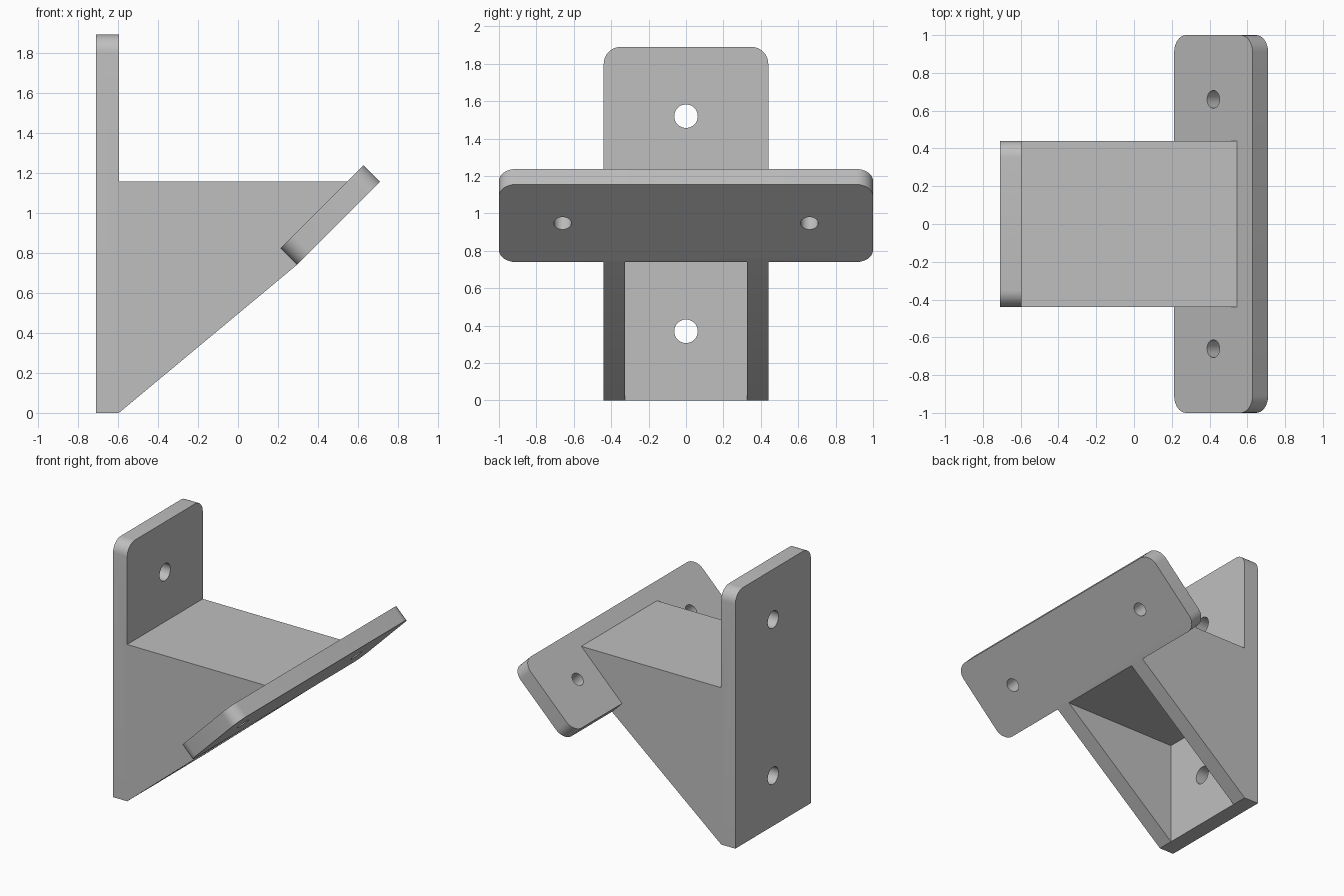
import bpy, bmesh, math
from mathutils import Vector, Matrix

cube = bpy.data.objects.get("Cube")
if cube:
    bpy.data.objects.remove(cube, do_unlink=True)

grey = bpy.data.materials.new("plain grey")
grey.use_nodes = True
GREY = (0.52, 0.52, 0.52, 1)
grey.diffuse_color = GREY
grey.node_tree.nodes["Principled BSDF"].inputs["Base Color"].default_value = GREY


def finish(name, bm):
    """Turn a bmesh into a grey object."""
    bmesh.ops.recalc_face_normals(bm, faces=bm.faces)
    mesh = bpy.data.meshes.new(name)
    bm.to_mesh(mesh)
    bm.free()
    mesh.materials.append(grey)
    obj = bpy.data.objects.new(name, mesh)
    bpy.context.collection.objects.link(obj)
    return obj


def prism(name, profile, half_width, round_edge=None, radius=0.09):
    """Extrude an x-z profile along y; round the edges chosen by a rule."""
    bm = bmesh.new()
    face = bm.faces.new([bm.verts.new((x, -half_width, z)) for x, z in profile])
    ext = bmesh.ops.extrude_face_region(bm, geom=[face])["geom"]
    moved = [v for v in ext if isinstance(v, bmesh.types.BMVert)]
    bmesh.ops.translate(bm, verts=moved, vec=(0, 2 * half_width, 0))
    if round_edge:
        chosen = [e for e in bm.edges if round_edge(e.verts[0].co, e.verts[1].co)]
        bmesh.ops.bevel(bm, geom=chosen, offset=radius, segments=8,
                        affect='EDGES', profile=0.5)
    return finish(name, bm)


def pin(name, centre, axis, radius):
    """Cylinder used to drill a screw hole."""
    bm = bmesh.new()
    turn = Vector((0, 0, 1)).rotation_difference(Vector(axis)).to_matrix().to_4x4()
    bmesh.ops.create_cone(bm, cap_ends=True, segments=32, radius1=radius,
                          radius2=radius, depth=0.3,
                          matrix=Matrix.Translation(centre) @ turn)
    return finish(name, bm)


def combine(target, tool, operation):
    """Apply a boolean and discard the helper."""
    mod = target.modifiers.new(operation.lower(), 'BOOLEAN')
    mod.operation, mod.object, mod.solver = operation, tool, 'EXACT'
    bpy.context.view_layer.objects.active = target
    bpy.ops.object.modifier_apply(modifier=mod.name)
    bpy.data.objects.remove(tool, do_unlink=True)


BACK, WALL, TOP, SHELF = -0.71, -0.595, 1.89, 1.155
LIP = (0.295, 0.74)

# Upright wall plate and wedge body in one side profile
bracket = prism(
    "angled_bracket",
    [(BACK, 0), (WALL, 0), LIP, (0.545, SHELF), (WALL, SHELF), (WALL, TOP), (BACK, TOP)],
    0.44,
    lambda a, b: min(a.z, b.z) > TOP - 0.01 and abs(a.y - b.y) < 0.01)

# Hollow beneath the body, leaving two side ribs
cavity = prism("cavity", [(WALL, -0.1), (0.4, -0.1), (0.4, LIP[1]), (WALL, LIP[1])], 0.325)
combine(bracket, cavity, 'DIFFERENCE')

# Sloping mounting plate with rounded corners
plate = prism(
    "sloping_plate",
    [LIP, (0.71, 1.155), (0.6275, 1.2375), (0.2125, 0.8225)],
    1.0,
    lambda a, b: abs(a.y - b.y) < 0.01 and (a.x - b.x) * (a.z - b.z) < 0)
combine(bracket, plate, 'UNION')

# Screw holes
for z in (0.37, 1.52):
    combine(bracket, pin("wall_hole", (-0.6525, 0, z), (1, 0, 0), 0.063), 'DIFFERENCE')
for side in (-1, 1):
    combine(bracket, pin("plate_hole", (0.46, side * 0.66, 0.99), (1, 0, -1), 0.047),
            'DIFFERENCE')

bpy.ops.object.select_all(action='DESELECT')
bracket.select_set(True)
bpy.context.view_layer.objects.active = bracket
bpy.ops.object.shade_smooth_by_angle(angle=math.radians(30))
